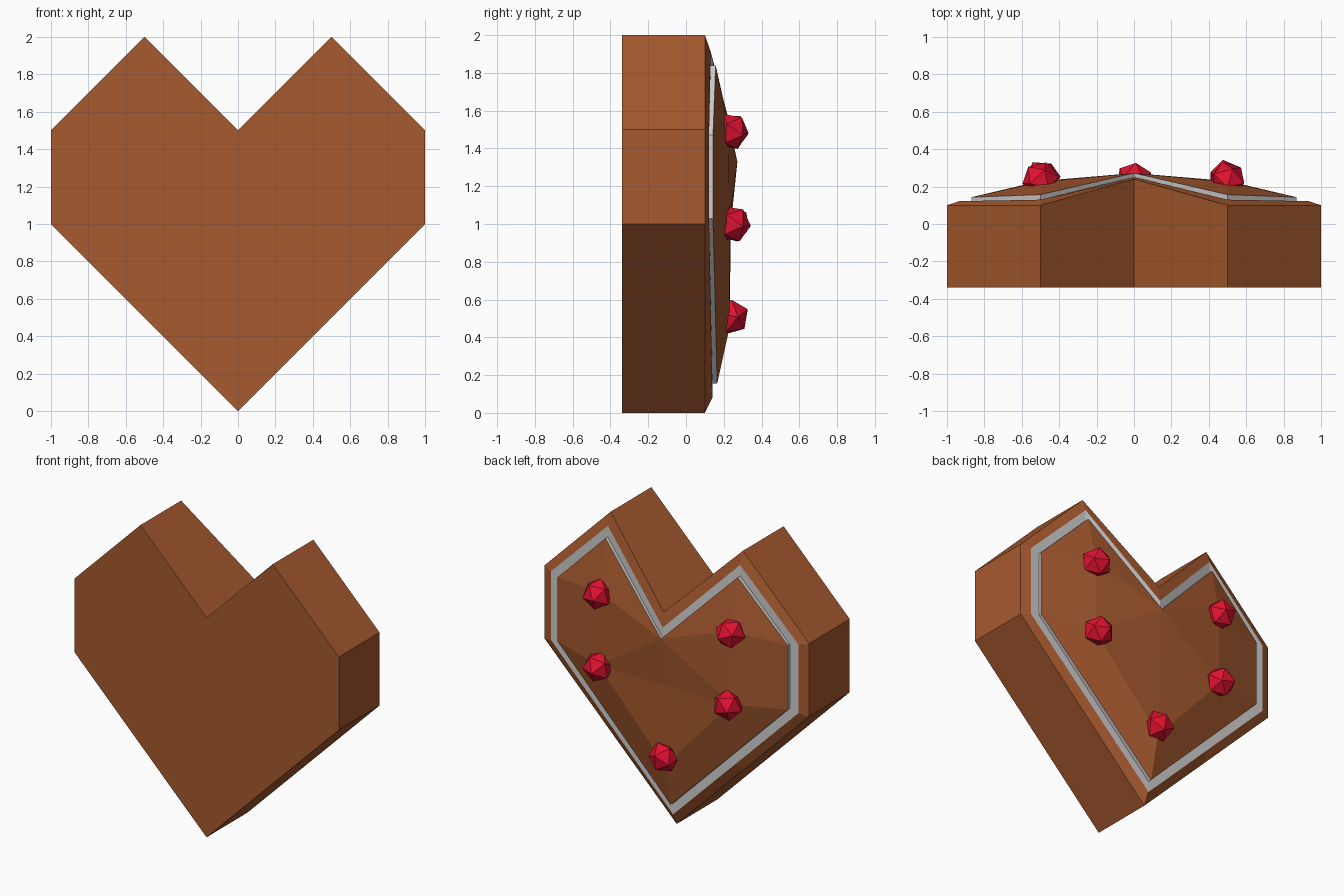
import bpy, bmesh
from mathutils import Vector

cube = bpy.data.objects.get("Cube")
if cube:
    bpy.data.objects.remove(cube, do_unlink=True)


def material(name, rgb):
    m = bpy.data.materials.new(name)
    m.use_nodes = True
    m.diffuse_color = (*rgb, 1)
    m.node_tree.nodes["Principled BSDF"].inputs["Base Color"].default_value = (*rgb, 1)
    return m


chocolate = material("chocolate brown", (0.38, 0.1, 0.028))
icing = material("pale icing", (0.62, 0.62, 0.62))
cherry = material("cherry red", (0.75, 0.006, 0.03))


def finish(bm, name, mat):
    mesh = bpy.data.meshes.new(name)
    bm.to_mesh(mesh)
    bm.free()
    mesh.materials.append(mat)
    ob = bpy.data.objects.new(name, mesh)
    bpy.context.collection.objects.link(ob)
    return ob


def flip_x(p):
    return (-p[0], p[1], p[2])


def heart(bottom, low, high, peak, valley):
    """Closed heart loop; a midpoint is added on each lower edge."""
    mid = tuple((Vector(bottom) + Vector(low)) / 2)
    half = [mid, low, high, peak]
    return [bottom] + half + [valley] + [flip_x(p) for p in reversed(half)]


def loft(bm, a, b, skip=()):
    n = len(a)
    for i in range(n):
        if i not in skip:
            j = (i + 1) % n
            bm.faces.new((a[i], b[i], b[j], a[j]))


def add_ring(bm, points):
    return [bm.verts.new(p) for p in points]


# Heart loops from the front face to the raised back
front = heart((0, -.34, 0), (1, -.34, 1), (1, -.34, 1.5), (.5, -.34, 2), (0, -.34, 1.5))
rim = heart((0, .1, 0), (1, .1, 1), (1, .1, 1.5), (.5, .1, 2), (0, .24, 1.5))
lip = heart((0, .14, .08), (.935, .122, 1.015), (.935, .122, 1.485), (.5, .13, 1.915), (0, .25, 1.4))
groove = heart((0, .14, .155), (.87, .122, 1.03), (.87, .122, 1.47), (.5, .13, 1.84), (0, .252, 1.33))
crest = heart((0, .165, .155), (.87, .143, 1.03), (.87, .143, 1.47), (.5, .157, 1.84), (0, .272, 1.33))

# Box body with its bevelled back rim
bm = bmesh.new()
f, r, l = (add_ring(bm, ring) for ring in (front, rim, lip))
centre = bm.verts.new((0, -.34, .5))
bm.faces.new([f[0], centre] + f[1:])
bm.faces.new((f[0], centre, f[1]))       # inward-facing corner on the front
bm.faces.new((f[0], r[1], f[1]))
bm.faces.new((f[0], r[1], r[0]))         # inward-facing corner underneath
loft(bm, f, r, skip=(0,))
loft(bm, r, l)
finish(bm, "heart_body", chocolate)

# Pale trim: flat band and low inner wall
bm = bmesh.new()
l, g, c = (add_ring(bm, ring) for ring in (lip, groove, crest))
loft(bm, l, g)
loft(bm, g, c)
finish(bm, "icing_trim", icing)

# Faceted dome, one half mirrored to the other
lobe, waist = (.5, .225, 1.5), (.5, .23, 1.0)
point, middle = (0, .23, .45), (0, .238, 1.0)
bottom, mid, low, high, peak, valley = crest[:6]
half_faces = [
    (bottom, mid, point), (mid, waist, point), (mid, low, waist),
    (low, high, lobe, waist), (high, peak, lobe), (peak, valley, lobe),
    (valley, middle, waist), (valley, waist, lobe), (middle, point, waist),
]
bm = bmesh.new()
for face in half_faces:
    for pts in (face, [flip_x(p) for p in face]):
        new = bm.faces.new([bm.verts.new(p) for p in pts])
        new.normal_update()
        if new.normal.y < 0:
            new.normal_flip()
bmesh.ops.remove_doubles(bm, verts=bm.verts, dist=0.0001)
finish(bm, "domed_top", chocolate)

# Faceted cherries
spots = {"upper_left": (.5, .235, 1.49), "upper_right": (-.5, .235, 1.49),
         "lower_left": (.49, .245, 1.0), "lower_right": (-.49, .245, 1.0),
         "bottom": (0, .235, .51)}
for i, (name, spot) in enumerate(spots.items()):
    bm = bmesh.new()
    bmesh.ops.create_icosphere(bm, subdivisions=1, radius=.1)
    ob = finish(bm, "cherry_" + name, cherry)
    ob.location = spot
    ob.rotation_euler = (.4 + i * .3, .2 * i, .5 * i)
